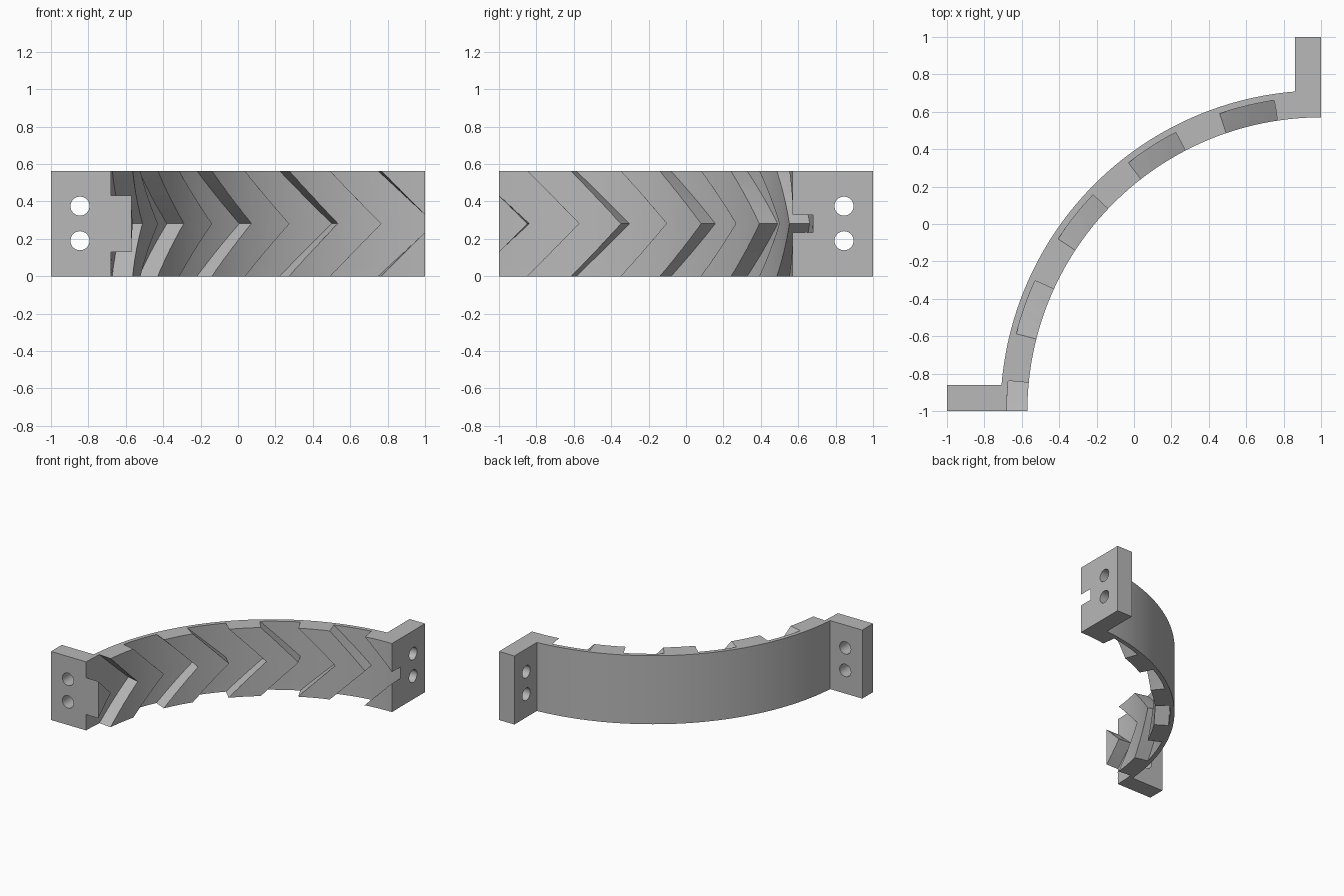
import bpy, bmesh
from math import sin, cos, radians, asin, pi
from mathutils import Matrix

if "Cube" in bpy.data.objects:
    bpy.data.objects.remove(bpy.data.objects["Cube"], do_unlink=True)

HEIGHT, MID = 0.563, 0.2815
R_IN, R_FLOOR, R_OUT = 1.57, 1.68, 1.714
FLANGE = 0.14                      # flange thickness
PITCH, GROOVE, SWEEP = 18.98, 10.25, 10.3   # degrees

grey = bpy.data.materials.new("plain grey")
grey.use_nodes = True
colour = (0.48, 0.48, 0.48, 1)
grey.diffuse_color = colour
grey.node_tree.nodes["Principled BSDF"].inputs["Base Color"].default_value = colour


def polar(r, a):
    """Point on a circle about the arc centre; a runs from the left end to the right end."""
    return 1 - r * cos(a), -1 + r * sin(a)


def make_object(name, bm):
    bmesh.ops.recalc_face_normals(bm, faces=bm.faces)
    mesh = bpy.data.meshes.new(name)
    bm.to_mesh(mesh)
    bm.free()
    mesh.materials.append(grey)
    obj = bpy.data.objects.new(name, mesh)
    bpy.context.collection.objects.link(obj)
    return obj


def make_body():
    # Quarter ring and both end flanges as one extruded outline
    n = 64
    start = asin(FLANGE / R_OUT)
    outline = [polar(R_IN, pi / 2 * (1 - i / n)) for i in range(n + 1)]
    outline += [(-1, -1), (-1, -1 + FLANGE)]
    outline += [polar(R_OUT, start + (pi / 2 - 2 * start) * i / n) for i in range(n + 1)]
    outline += [(1 - FLANGE, 1), (1, 1)]
    bm = bmesh.new()
    face = bm.faces.new([bm.verts.new((x, y, 0)) for x, y in outline])
    out = bmesh.ops.extrude_face_region(bm, geom=[face])
    top = [v for v in out["geom"] if isinstance(v, bmesh.types.BMVert)]
    bmesh.ops.translate(bm, verts=top, vec=(0, 0, HEIGHT))
    return make_object("curved_tread_segment", bm)


def make_groove(index):
    # V-shaped channel: a closed section swept up through the height
    cols, half_rows = 6, 6
    bm = bmesh.new()
    rings = []
    for j in range(-half_rows, half_rows + 1):
        t = j / half_rows * 1.15
        first = -4.75 + index * PITCH + SWEEP * (1 - abs(t))
        angles = [radians(first + GROOVE * i / cols) for i in range(cols + 1)]
        section = [polar(R_FLOOR, a) for a in angles]
        section += [polar(1.45, a) for a in reversed(angles)]
        rings.append([bm.verts.new((x, y, MID * (1 + t))) for x, y in section])
    for low, high in zip(rings, rings[1:]):
        for i in range(len(low)):
            k = (i + 1) % len(low)
            bm.faces.new((low[i], low[k], high[k], high[i]))
    bm.faces.new(rings[0])
    bm.faces.new(rings[-1])
    return make_object("groove_cutter", bm)


def make_hole(location, axis):
    bm = bmesh.new()
    bmesh.ops.create_cone(bm, cap_ends=True, segments=32, radius1=0.051, radius2=0.051,
                          depth=0.4, matrix=Matrix.Translation(location)
                          @ Matrix.Rotation(pi / 2, 4, axis))
    return make_object("bolt_hole_cutter", bm)


body = make_body()
cutters = [make_groove(i) for i in range(5)]
for z in (0.19, 0.375):
    cutters.append(make_hole((-0.845, -0.93, z), "X"))
    cutters.append(make_hole((0.93, 0.845, z), "Y"))

# Cut the grooves and bolt holes, then drop the cutters
bpy.ops.object.select_all(action="DESELECT")
body.select_set(True)
bpy.context.view_layer.objects.active = body
for cutter in cutters:
    cutter.hide_render = True
    mod = body.modifiers.new("cut", "BOOLEAN")
    mod.operation = "DIFFERENCE"
    mod.solver = "EXACT"
    mod.object = cutter
    bpy.ops.object.modifier_apply(modifier=mod.name)
    bpy.data.objects.remove(cutter, do_unlink=True)

bpy.ops.object.shade_smooth_by_angle(angle=radians(25))
